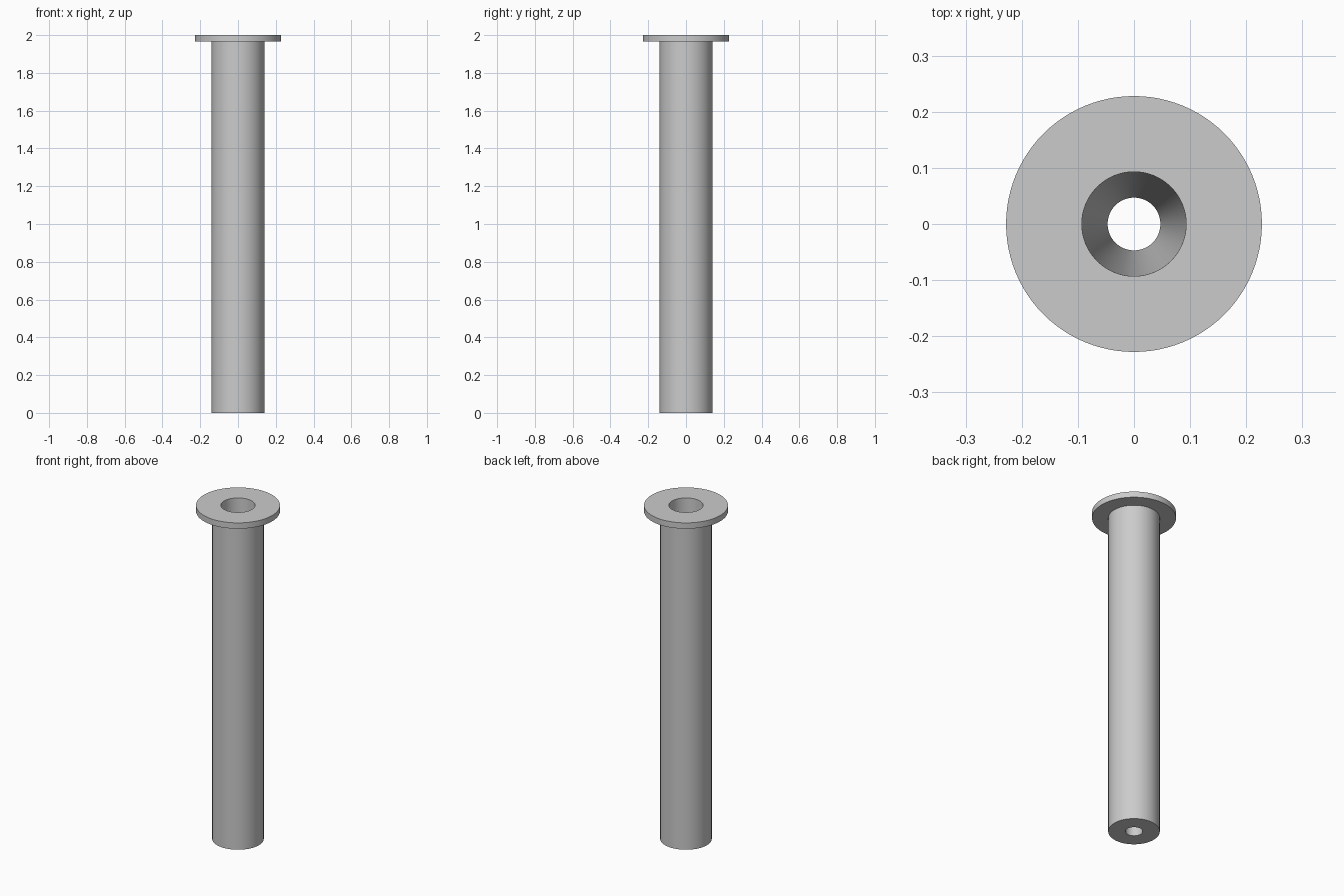
import bpy, bmesh, math

cube = bpy.data.objects.get("Cube")
if cube:
    bpy.data.objects.remove(cube, do_unlink=True)

SIDES = 96
grey = bpy.data.materials.new("plain_grey")
grey.use_nodes = True
colour = (0.6, 0.6, 0.6, 1)
grey.diffuse_color = colour
grey.node_tree.nodes["Principled BSDF"].inputs["Base Color"].default_value = colour


def lathe(name, profile):
    """Spin a closed (radius, height) profile around the z axis."""
    bm = bmesh.new()
    rings = []
    for r, z in profile:
        angles = [math.tau * i / SIDES for i in range(SIDES)]
        rings.append([bm.verts.new((r * math.cos(a), r * math.sin(a), z)) for a in angles])
    for low, high in zip(rings, rings[1:] + rings[:1]):
        for i in range(SIDES):
            j = (i + 1) % SIDES
            bm.faces.new((low[i], low[j], high[j], high[i]))
    bmesh.ops.recalc_face_normals(bm, faces=bm.faces)
    mesh = bpy.data.meshes.new(name)
    bm.to_mesh(mesh)
    bm.free()
    mesh.materials.append(grey)
    obj = bpy.data.objects.new(name, mesh)
    bpy.context.collection.objects.link(obj)
    bpy.ops.object.select_all(action='DESELECT')
    obj.select_set(True)
    bpy.context.view_layer.objects.active = obj
    bpy.ops.object.shade_smooth_by_angle(angle=math.radians(30))
    return obj


# Tube with a flange on top and a bore that tapers towards the bottom
lathe("flanged_tube", [
    (0.047, 0), (0.14, 0), (0.14, 1.965), (0.228, 1.965), (0.228, 2), (0.093, 2),
])
